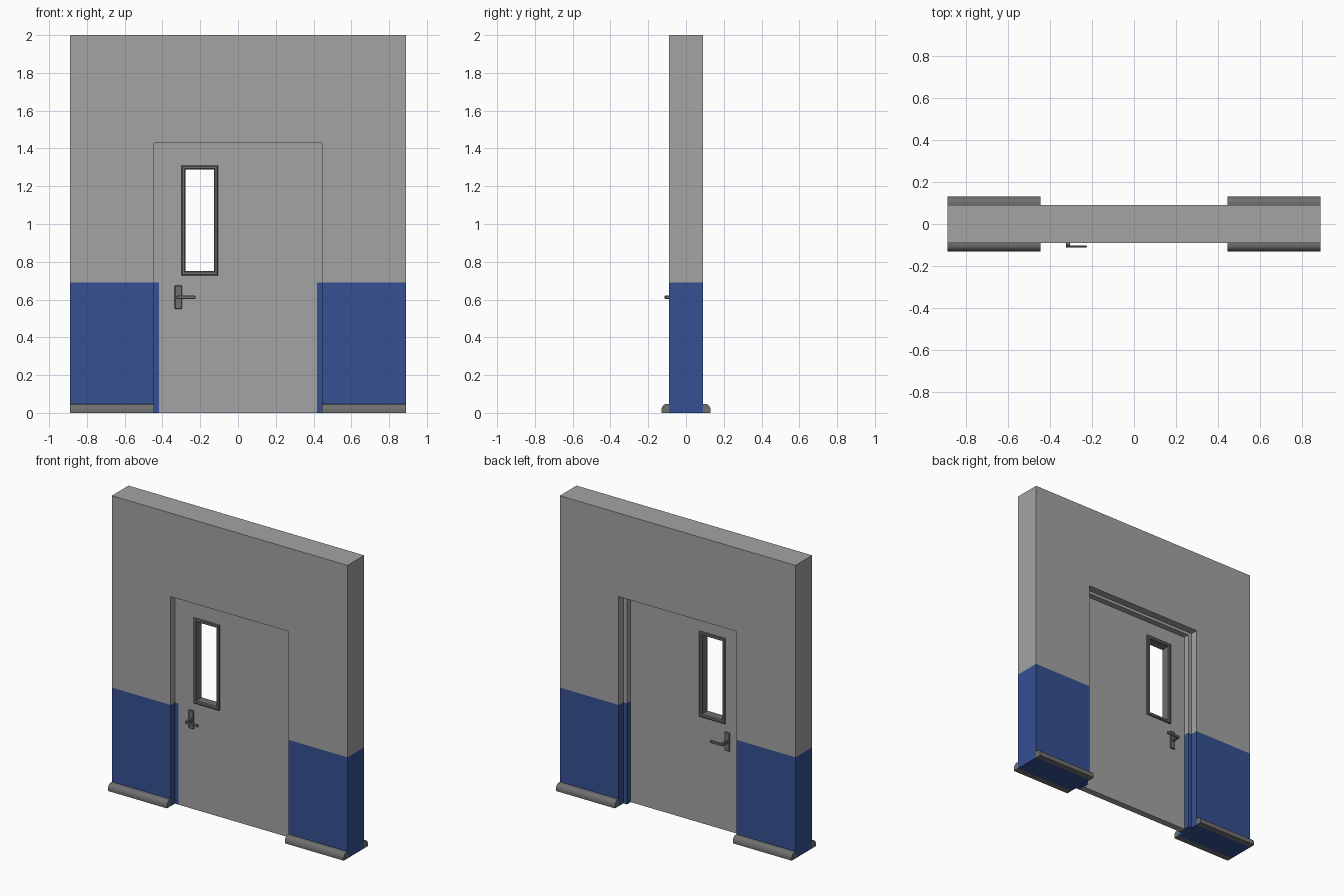
import bpy, bmesh, math
from mathutils import Vector, Matrix

if "Cube" in bpy.data.objects:
    bpy.data.objects.remove(bpy.data.objects["Cube"])


def material(name, rgb):
    m = bpy.data.materials.new(name)
    m.diffuse_color = (*rgb, 1)
    m.use_nodes = True
    m.node_tree.nodes["Principled BSDF"].inputs["Base Color"].default_value = m.diffuse_color
    return m


GREY = material("wall grey", (0.37, 0.37, 0.37))
BLUE = material("lower wall blue", (0.035, 0.08, 0.29))
DARK = material("dark grey trim", (0.16, 0.16, 0.16))


def finish(name, bm, mats, bevel=0):
    bmesh.ops.recalc_face_normals(bm, faces=bm.faces[:])
    me = bpy.data.meshes.new(name)
    bm.to_mesh(me)
    bm.free()
    ob = bpy.data.objects.new(name, me)
    bpy.context.collection.objects.link(ob)
    for m in mats:
        me.materials.append(m)
    if bevel:
        b = ob.modifiers.new("bevel", 'BEVEL')
        b.width, b.segments = bevel, 1
    return ob


def rings(loops, closed):
    """Joins rectangular loops (x0, x1, z0, z1, y) into a tube-like solid.
    Open loops miss the bottom side and get end caps instead."""
    bm = bmesh.new()
    rows = [[bm.verts.new((x, y, z)) for x, z in
             ((x0, z0), (x0, z1), (x1, z1), (x1, z0))]
            for x0, x1, z0, z1, y in loops]
    for a, b in zip(rows, rows[1:] + rows[:1]):
        for i in range(4 if closed else 3):
            j = (i + 1) % 4
            bm.faces.new((a[i], a[j], b[j], b[i]))
    if not closed:
        bm.faces.new([r[0] for r in rows])
        bm.faces.new([r[3] for r in rows])
    return bm


def box(bm, x0, x1, y0, y1, z0, z1):
    c = Vector((x0 + x1, y0 + y1, z0 + z1)) / 2
    s = (abs(x1 - x0), abs(y1 - y0), abs(z1 - z0), 1)
    bmesh.ops.create_cube(bm, size=1, matrix=Matrix.Translation(c) @ Matrix.Diagonal(s))


# Wall with a stepped doorway, blue below a height
PAINT = 0.69
T = 0.09
FRONT, BACK = -0.045, 0.0
steps = [(0.89, 2.0, -T), (0.445, 1.43, -T), (0.445, 1.43, FRONT), (0.418, 1.41, FRONT),
         (0.418, 1.41, 0.04), (0.445, 1.43, 0.04), (0.445, 1.43, T), (0.89, 2.0, T)]
bm = rings([(-w, w, 0, h, y) for w, h, y in steps], False)
bmesh.ops.bisect_plane(bm, geom=bm.verts[:] + bm.edges[:] + bm.faces[:],
                       plane_co=(0, 0, PAINT), plane_no=(0, 0, 1))
for f in bm.faces:
    f.material_index = int(max(v.co.z for v in f.verts) < PAINT + 0.001)
finish("wall", bm, [GREY, BLUE])

# Door leaf with a window opening
leaf = (-0.418, 0.418, 0, 1.41)
hole = (-0.285, -0.12, 0.74, 1.295)
finish("door", rings([(*leaf, FRONT), (*hole, FRONT), (*hole, BACK), (*leaf, BACK)], True), [GREY])


# Window frame, raised on both sides of the door
def grown(d, y):
    return (-0.278 - d, -0.127 + d, 0.75 - d, 1.288 + d, y)


P = 0.012
profile = [(0.022, FRONT), (0.022, FRONT - P * 0.7), (0.017, FRONT - P), (0.005, FRONT - P),
           (0, FRONT - P * 0.5)]
profile += [(d, BACK + FRONT - y) for d, y in reversed(profile)]
finish("window_frame", rings([grown(d, y) for d, y in profile], True), [DARK])

# Lever handles on both faces
for side, y, s in (("front", FRONT, -1), ("back", BACK, 1)):
    bm = bmesh.new()
    box(bm, -0.335, -0.297, y, y + s * 0.012, 0.55, 0.675)
    box(bm, -0.325, -0.305, y, y + s * 0.06, 0.602, 0.622)
    box(bm, -0.325, -0.225, y + s * 0.057, y + s * 0.068, 0.603, 0.621)
    finish(side + "_handle", bm, [DARK], 0.003)

# Rounded skirting at the foot of the wall, four pieces
section = [(T, 0), (0.131, 0), (0.131, 0.012)]
section += [(0.103 + 0.028 * math.cos(a), 0.012 + 0.035 * math.sin(a))
            for a in (math.pi / 2 * i / 8 for i in range(1, 9))] + [(T, 0.047)]
for sx, xn in ((-1, "left"), (1, "right")):
    for sy, yn in ((-1, "front"), (1, "back")):
        bm = bmesh.new()
        ends = [[bm.verts.new((sx * x, sy * y, z)) for y, z in section] for x in (0.445, 0.89)]
        n = len(section)
        for i in range(n):
            j = (i + 1) % n
            bm.faces.new((ends[0][i], ends[0][j], ends[1][j], ends[1][i]))
        for e in ends:
            bm.faces.new(e)
        ob = finish(f"{yn}_{xn}_skirting", bm, [DARK])
        bpy.ops.object.select_all(action='DESELECT')
        ob.select_set(True)
        bpy.context.view_layer.objects.active = ob
        bpy.ops.object.shade_smooth_by_angle(angle=math.radians(35))
